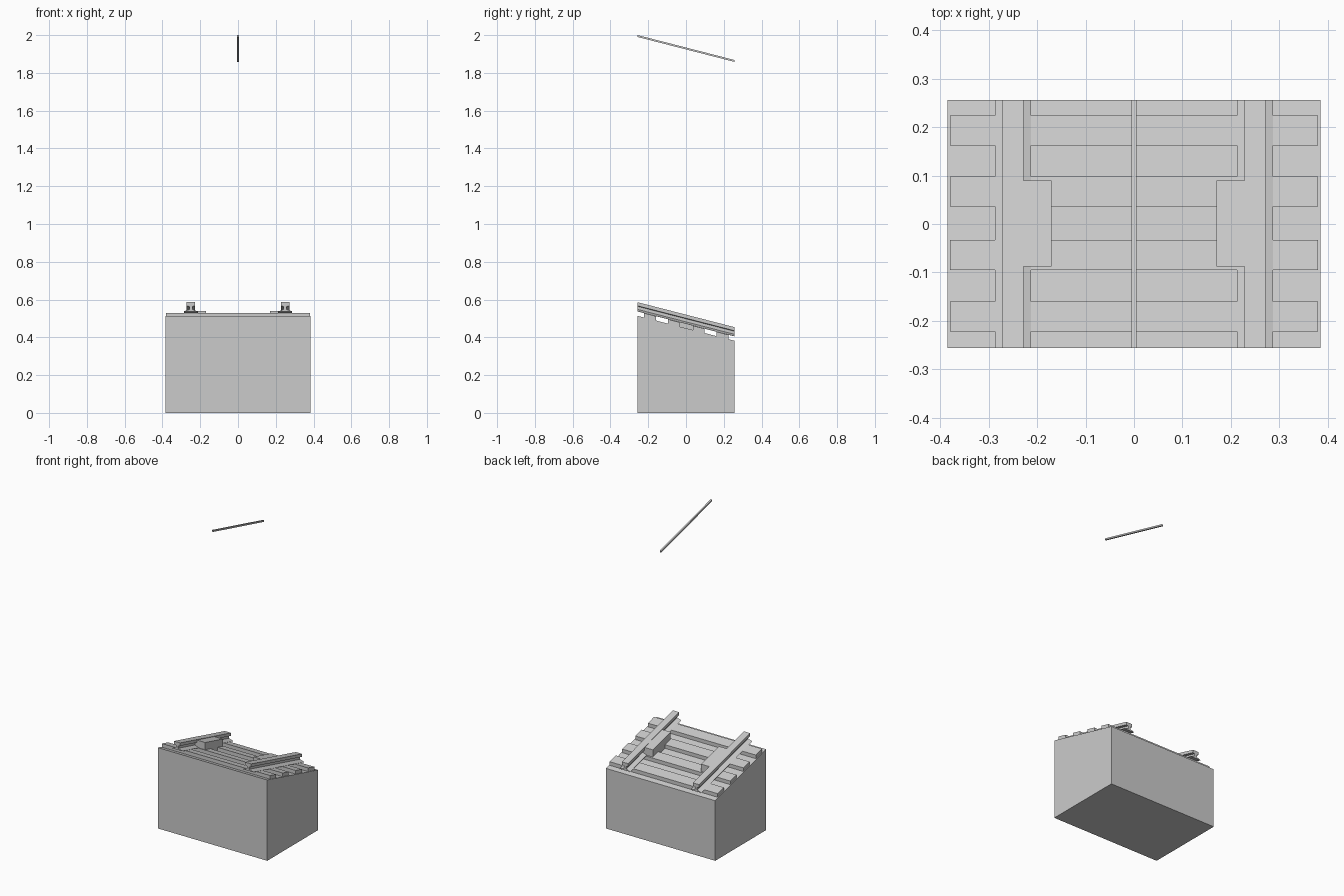
import bpy

if "Cube" in bpy.data.objects:
    bpy.data.objects.remove(bpy.data.objects["Cube"])

SLOPE = 0.257      # fall in z per unit of y
BASE = 0.448       # height of the sloped ground at y = 0
HALF = 0.256       # half length along y


def z_at(h, y):
    return BASE + h - SLOPE * y


def extrude(name, profile, y0, y1):
    """Sweep an (x, height above slope) profile down the incline."""
    n = len(profile)
    verts = [(x, y, z_at(h, y)) for y in (y0, y1) for x, h in profile]
    faces = [(i, (i + 1) % n, (i + 1) % n + n, i + n) for i in range(n)]
    faces += [tuple(reversed(range(n))), tuple(range(n, 2 * n))]
    mesh = bpy.data.meshes.new(name)
    # profiles run clockwise in x/z, so the side faces point outward
    mesh.from_pydata(verts, [], [tuple(reversed(f)) for f in faces])
    mesh.update()
    import bmesh
    bm = bmesh.new()
    bm.from_mesh(mesh)
    bmesh.ops.recalc_face_normals(bm, faces=bm.faces)
    bm.to_mesh(mesh)
    bm.free()
    obj = bpy.data.objects.new(name, mesh)
    bpy.context.collection.objects.link(obj)
    return obj


def bar(name, x0, x1, y0, y1, h0, h1):
    return extrude(name, [(x0, h0), (x1, h0), (x1, h1), (x0, h1)], y0, y1)


# Ground block: sloped top, flat bottom
ground = bar("ground_block", -0.385, 0.385, -HALF, HALF, -0.2, 0)
for v in ground.data.vertices:
    if v.co.z < z_at(-0.1, v.co.y):
        v.co.z = 0

# Sleepers
for i, y in enumerate((-0.191, -0.064, 0.067, 0.193)):
    bar(f"sleeper_{i + 1}", -0.38, 0.38, y - 0.031, y + 0.031, -0.003, 0.023)

# Rails (foot, web, head) with a block inside each one
right = [(0.037, 0.023), (0.037, 0.024), (0.008, 0.034), (0.008, 0.050),
         (0.022, 0.053), (0.022, 0.072)]
section = right + [(-x, h) for x, h in reversed(right)]
for side, s in (("left", -1), ("right", 1)):
    extrude(f"{side}_rail", [(s * 0.25 + x, h) for x, h in section], -HALF, HALF)
    xs = sorted((s * 0.17, s * 0.242))
    bar(f"{side}_inner_block", *xs, -0.088, 0.09, -0.003, 0.069)

# Overhead wire
h_wire = 2.0 - SLOPE * HALF - BASE
bar("overhead_wire", -0.005, 0.005, -HALF, HALF, h_wire - 0.01, h_wire)
